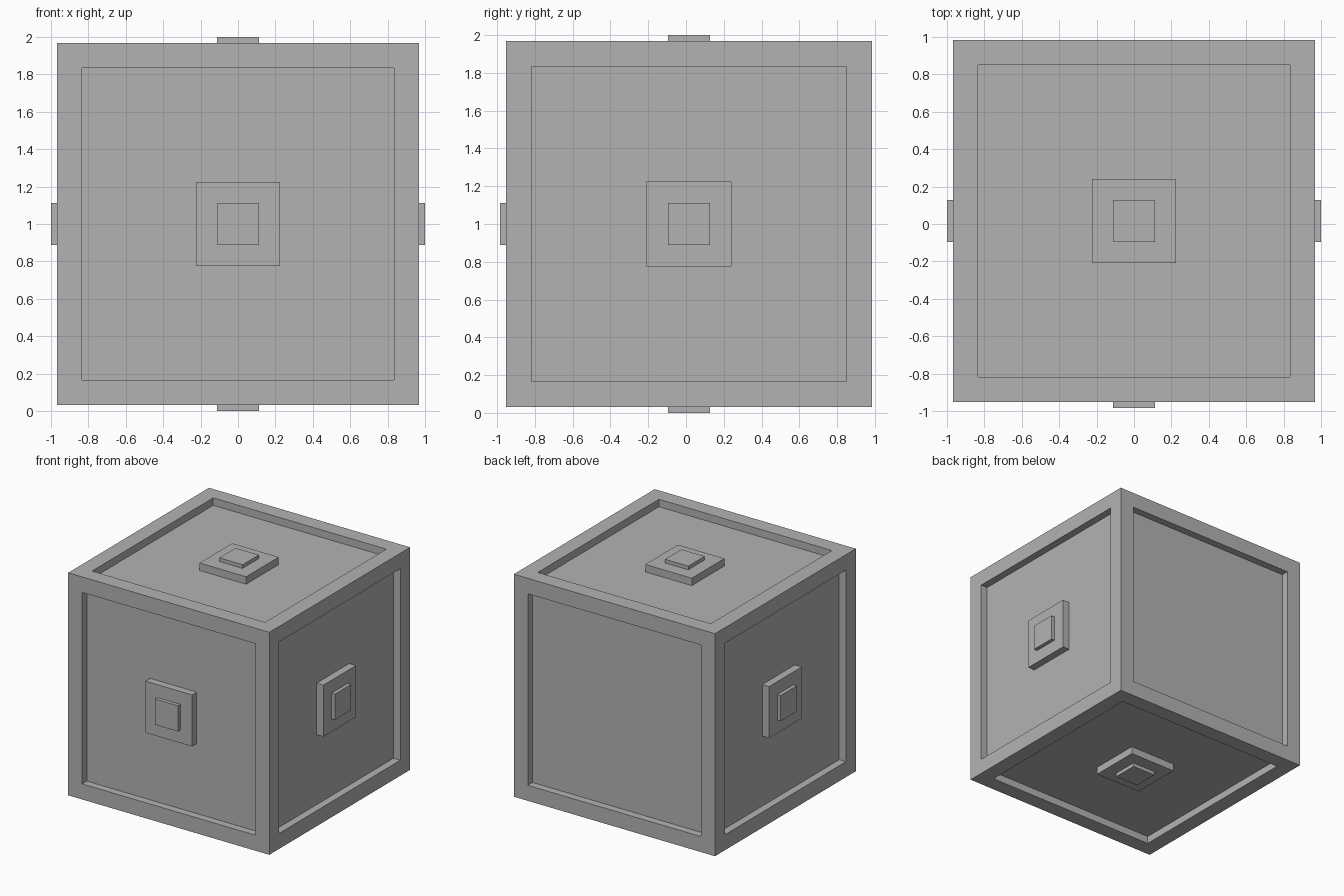
import bpy, bmesh
from mathutils import Vector, Matrix

if "Cube" in bpy.data.objects:
    bpy.data.objects.remove(bpy.data.objects["Cube"])

CENTRE = Vector((0, 0.016, 1.0))
HALF = 0.968      # half size of the cube
PANEL = 0.777     # half size of the sunken panel
DEPTH = 0.065     # depth of the panel

grey = bpy.data.materials.new("plain grey")
grey.diffuse_color = (0.45, 0.45, 0.45, 1)
grey.use_nodes = True
grey.node_tree.nodes["Principled BSDF"].inputs["Base Color"].default_value = grey.diffuse_color


def finish(bm, name):
    mesh = bpy.data.meshes.new(name)
    bm.to_mesh(mesh)
    bm.free()
    mesh.materials.append(grey)
    obj = bpy.data.objects.new(name, mesh)
    obj.location = CENTRE
    bpy.context.collection.objects.link(obj)


# Cube with a square recess in each of the six sides
bm = bmesh.new()
bmesh.ops.create_cube(bm, size=2 * HALF)
for face in list(bm.faces):
    normal = face.normal.copy()
    bmesh.ops.inset_individual(bm, faces=[face], thickness=HALF - PANEL)
    # zero-width inset gives the recess its straight walls
    bmesh.ops.inset_individual(bm, faces=[face], thickness=0)
    bmesh.ops.translate(bm, verts=face.verts, vec=-normal * DEPTH)
bmesh.ops.recalc_face_normals(bm, faces=bm.faces)
finish(bm, "cube_body")


def plate(name, direction, half, low, high):
    """Square plate on one side, between two distances from the centre."""
    turn = Vector(direction).to_track_quat('Z', 'Y').to_matrix().to_4x4()
    place = Matrix.Translation((0, 0, (low + high) / 2))
    size = Matrix.Diagonal((2 * half, 2 * half, high - low, 1))
    bm = bmesh.new()
    bmesh.ops.create_cube(bm, size=1, matrix=turn @ place @ size)
    finish(bm, name)


# Stepped buttons on every side except the back
sides = {"front": (0, -1, 0), "right": (1, 0, 0), "left": (-1, 0, 0),
         "top": (0, 0, 1), "bottom": (0, 0, -1)}
for side, direction in sides.items():
    plate(side + "_button_base", direction, 0.224, HALF - DEPTH, HALF)
    plate(side + "_button_cap", direction, 0.112, HALF, 1.0)
